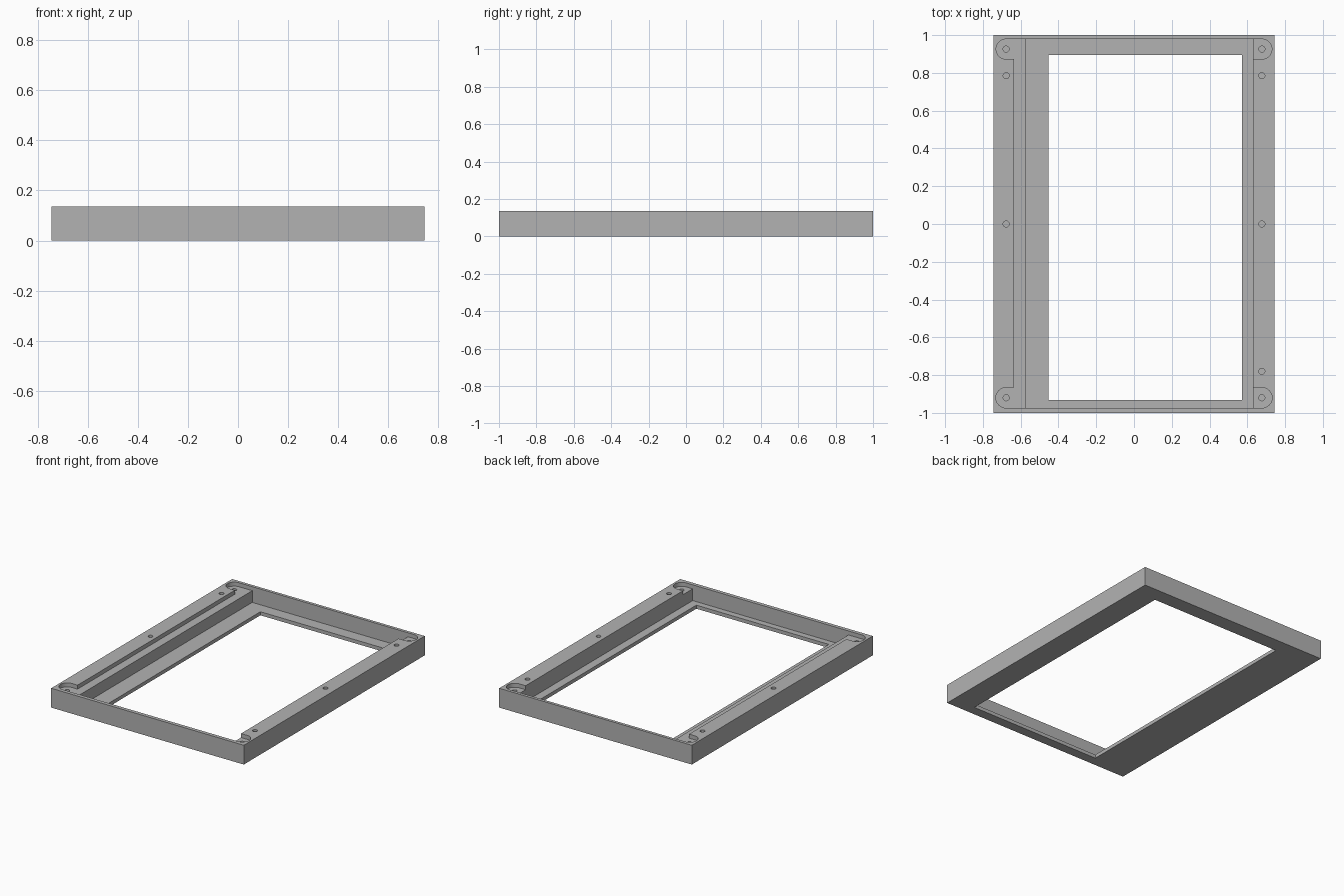
import bpy

cube = bpy.data.objects.get("Cube")
if cube:
    bpy.data.objects.remove(cube, do_unlink=True)

TOP = 0.135      # rim height
FLOOR = 0.025    # thickness of the bottom lip
SHELF = 0.107    # height of the ledge and corner pockets
OVER = 0.2       # cutters reach above the rim

grey = bpy.data.materials.new("plain_grey")
grey.use_nodes = True
colour = (0.45, 0.45, 0.45, 1)
grey.diffuse_color = colour
grey.node_tree.nodes["Principled BSDF"].inputs["Base Color"].default_value = colour


def box(name, x0, x1, y0, y1, z0, z1):
    bpy.ops.mesh.primitive_cube_add(
        size=1, location=((x0 + x1) / 2, (y0 + y1) / 2, (z0 + z1) / 2))
    ob = bpy.context.object
    ob.name = name
    ob.scale = (x1 - x0, y1 - y0, z1 - z0)
    bpy.ops.object.transform_apply(location=True, rotation=False, scale=True)
    return ob


def cylinder(name, x, y, radius, z0, z1, sides):
    bpy.ops.mesh.primitive_cylinder_add(
        vertices=sides, radius=radius, depth=z1 - z0, location=(x, y, (z0 + z1) / 2))
    ob = bpy.context.object
    ob.name = name
    return ob


def cut(target, cutter):
    mod = target.modifiers.new("cut", 'BOOLEAN')
    mod.operation = 'DIFFERENCE'
    mod.solver = 'EXACT'
    mod.object = cutter
    bpy.context.view_layer.objects.active = target
    bpy.ops.object.modifier_apply(modifier=mod.name)
    bpy.data.objects.remove(cutter, do_unlink=True)


# Outer block
frame = box("tray_frame", -0.745, 0.745, -1, 1, 0, TOP)
frame.data.materials.append(grey)

# Central cavity and off-centre window through the floor
cut(frame, box("cavity_cutter", -0.575, 0.63, -0.974, 0.979, FLOOR, OVER))
cut(frame, box("window_cutter", -0.453, 0.572, -0.931, 0.894, -0.1, OVER))

# Shallow ledge along the wide rail
cut(frame, box("ledge_cutter", -0.635, -0.5, -0.92, 0.92, SHELF, OVER))

# Round-ended corner pockets opening into the cavity
HOLE_X = 0.677
for side, inner in ((-1, -0.5), (1, 0.6)):
    for y0, y1 in ((-0.974, -0.866), (0.873, 0.979)):
        x = side * HOLE_X
        cut(frame, box("pocket_cutter", min(x, inner), max(x, inner), y0, y1, SHELF, OVER))
        cut(frame, cylinder("pocket_end_cutter", x, (y0 + y1) / 2,
                            (y1 - y0) / 2, SHELF, OVER, 48))

# Blind screw holes along both rails
for x in (-HOLE_X, HOLE_X):
    for y in (-0.92, -0.78, 0, 0.785, 0.926):
        cut(frame, cylinder("hole_cutter", x, y, 0.016, 0.04, OVER, 24))

# Smooth round walls, crisp edges
bpy.ops.object.select_all(action='DESELECT')
frame.select_set(True)
bpy.context.view_layer.objects.active = frame
bpy.ops.object.shade_smooth_by_angle()
